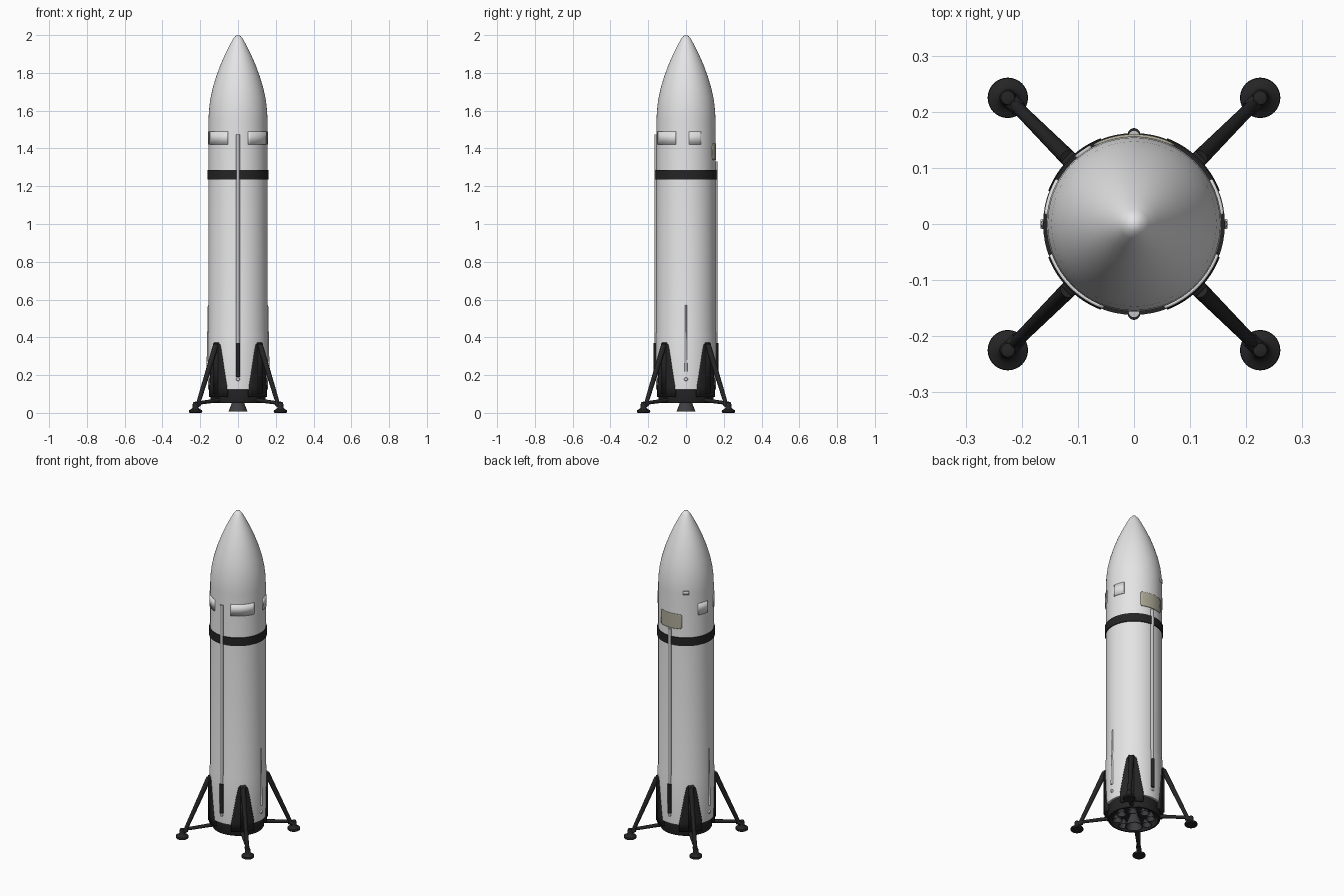
import bpy, bmesh
from math import sin, cos, radians, pi
from mathutils import Vector

cube = bpy.data.objects.get("Cube")
if cube:
    bpy.data.objects.remove(cube)


def material(name, r, g, b):
    m = bpy.data.materials.new(name)
    m.use_nodes = True
    m.diffuse_color = (r, g, b, 1)
    m.node_tree.nodes["Principled BSDF"].inputs["Base Color"].default_value = (r, g, b, 1)
    return m


WHITE = material("hull white", 0.78, 0.78, 0.78)
BLACK = material("carbon black", 0.018, 0.018, 0.018)
GREY = material("duct grey", 0.55, 0.55, 0.55)
DARK = material("engine grey", 0.05, 0.05, 0.055)
BEIGE = material("hatch beige", 0.42, 0.40, 0.31)


def finish(name, bm, mat):
    """Turn a bmesh into a named object with smooth sides and sharp edges."""
    mesh = bpy.data.meshes.new(name)
    bm.to_mesh(mesh)
    bm.free()
    mesh.materials.append(mat)
    ob = bpy.data.objects.new(name, mesh)
    bpy.context.collection.objects.link(ob)
    bpy.ops.object.select_all(action="DESELECT")
    ob.select_set(True)
    bpy.context.view_layer.objects.active = ob
    bpy.ops.object.shade_smooth_by_angle(angle=radians(35))
    return ob


def lathe(name, profile, mat, at=(0, 0, 0), steps=64):
    """Revolve (radius, height) points about a vertical axis."""
    bm = bmesh.new()
    verts = [bm.verts.new((r, 0, z)) for r, z in profile]
    edges = [bm.edges.new(pair) for pair in zip(verts, verts[1:])]
    bmesh.ops.spin(bm, geom=verts + edges, cent=(0, 0, 0), axis=(0, 0, 1),
                   angle=2 * pi, steps=steps)
    bmesh.ops.remove_doubles(bm, verts=bm.verts, dist=0.0002)
    bmesh.ops.recalc_face_normals(bm, faces=bm.faces)
    bmesh.ops.translate(bm, verts=bm.verts, vec=at)
    return finish(name, bm, mat)


def rod(name, start, end, r1, r2, mat, sides=16):
    """Round, possibly tapered bar between two points."""
    a, b = Vector(start), Vector(end)
    bm = bmesh.new()
    bmesh.ops.create_cone(bm, cap_ends=True, segments=sides, radius1=r1, radius2=r2,
                          depth=(b - a).length)
    turn = (b - a).to_track_quat("Z", "Y").to_matrix()
    bmesh.ops.rotate(bm, verts=bm.verts, matrix=turn)
    bmesh.ops.translate(bm, verts=bm.verts, vec=(a + b) / 2)
    return finish(name, bm, mat)


def plate(name, azimuth, rows, r_in, r_out, mat, cols=12):
    """Curved plate hugging the hull; rows are (height, half angle)."""
    bm = bmesh.new()
    grid = []
    for z, half in rows:
        angles = [radians(azimuth + half * (2 * i / cols - 1)) for i in range(cols + 1)]
        grid.append([bm.verts.new((r_in * cos(t), r_in * sin(t), z)) for t in angles])
    for low, high in zip(grid, grid[1:]):
        for i in range(cols):
            bm.faces.new((low[i], low[i + 1], high[i + 1], high[i]))
    ob = finish(name, bm, mat)
    mod = ob.modifiers.new("thickness", "SOLIDIFY")
    mod.thickness = r_out - r_in
    mod.offset = 1
    return ob


def polar(r, azimuth, z):
    return (r * cos(radians(azimuth)), r * sin(radians(azimuth)), z)


# Hull and nose cone
lathe("hull", [(0.13, 0.125), (0.159, 0.125), (0.159, 0.42), (0.156, 0.435), (0.156, 1.55),
               (0.154, 1.6), (0.147, 1.66), (0.134, 1.72), (0.116, 1.78), (0.094, 1.84),
               (0.07, 1.895), (0.045, 1.945), (0.026, 1.98), (0.013, 1.996), (0, 2.0)], WHITE)
lathe("band", [(0.15, 1.235), (0.162, 1.235), (0.162, 1.285), (0.15, 1.285)], BLACK)

# Engine section, open underneath
lathe("engine_skirt", [(0.146, 0.13), (0.147, 0.06), (0.143, 0.053), (0.134, 0.053),
                       (0.13, 0.09), (0, 0.09)], BLACK)


def bell(name, x, y, z, r, h):
    lathe(name, [(0.4 * r, z + h), (0.5 * r, z + 0.75 * h), (0.8 * r, z + 0.3 * h), (r, z),
                 (0.9 * r, z), (0.4 * r, z + 0.7 * h), (0, z + 0.7 * h)],
          DARK, at=(x, y, 0), steps=24)


bell("center_engine", 0, 0, 0.008, 0.05, 0.085)
for i in range(8):
    x, y, _ = polar(0.092, 45 * i, 0)
    bell(f"outer_engine_{i + 1}", x, y, 0.053, 0.029, 0.04)

# Landing legs with their fairings
for side, az in (("front_left", -45), ("back_left", 45),
                 ("back_right", 135), ("front_right", -135)):
    plate(side + "_fairing", az, [(0.085, 24), (0.14, 24), (0.2, 20), (0.28, 15), (0.34, 11),
                                  (0.36, 9), (0.372, 5)], 0.142, 0.164, BLACK)
    plate(side + "_fairing_ridge", az, [(0.1, 5), (0.37, 5)], 0.158, 0.17, BLACK, cols=4)
    rod(side + "_leg", polar(0.165, az, 0.36), polar(0.298, az, 0.05), 0.015, 0.011, BLACK)
    rod(side + "_brace", polar(0.135, az, 0.068), polar(0.3, az, 0.052), 0.011, 0.009, BLACK)
    lathe(side + "_foot", [(0, 0.06), (0.012, 0.056), (0.015, 0.045), (0.015, 0.03),
                           (0.022, 0.02), (0.035, 0.014), (0.036, 0.004), (0.032, 0), (0, 0)],
          BLACK, at=polar(0.318, az, 0), steps=32)
    rod(side + "_ankle", polar(0.29, az, 0.05), polar(0.32, az, 0.036), 0.014, 0.014, BLACK)

# Long cable ducts on front and back, with black lower sleeves
for side, az, top in (("front", -90, 1.475), ("back", 90, 1.33)):
    rod(side + "_duct", polar(0.157, az, 0.36), polar(0.157, az, top), 0.01, 0.01, GREY)
    rod(side + "_duct_sleeve", polar(0.16, az, 0.19), polar(0.16, az, 0.37), 0.011, 0.011, BLACK)

# Short tapered ducts on the sides
for side, az in (("left", 0), ("right", 180)):
    rod(side + "_duct", polar(0.16, az, 0.22), polar(0.156, az, 0.57), 0.007, 0.004, WHITE)

# Small fittings under each duct
for side, az in (("front", -90), ("left", 0), ("back", 90), ("right", 180)):
    rod(side + "_fitting", polar(0.15, az, 0.178), polar(0.167, az, 0.178), 0.012, 0.008, WHITE)

# Raised panels below the nose
for side, az in (("left", -45), ("right", -135)):
    plate(side + "_front_panel", az, [(1.42, 25), (1.49, 25)], 0.153, 0.161, WHITE)
for side, az in (("left", 18), ("right", 162)):
    plate(side + "_rear_panel", az, [(1.42, 12), (1.49, 12)], 0.153, 0.161, WHITE)

# Rounded hatch and a small vent on the back
plate("hatch", 90, [(1.338, 24), (1.343, 26), (1.352, 27), (1.413, 27), (1.422, 26),
                    (1.427, 24)], 0.154, 0.16, BEIGE)
plate("vent", 125, [(1.55, 6), (1.572, 6)], 0.153, 0.161, GREY, cols=4)
